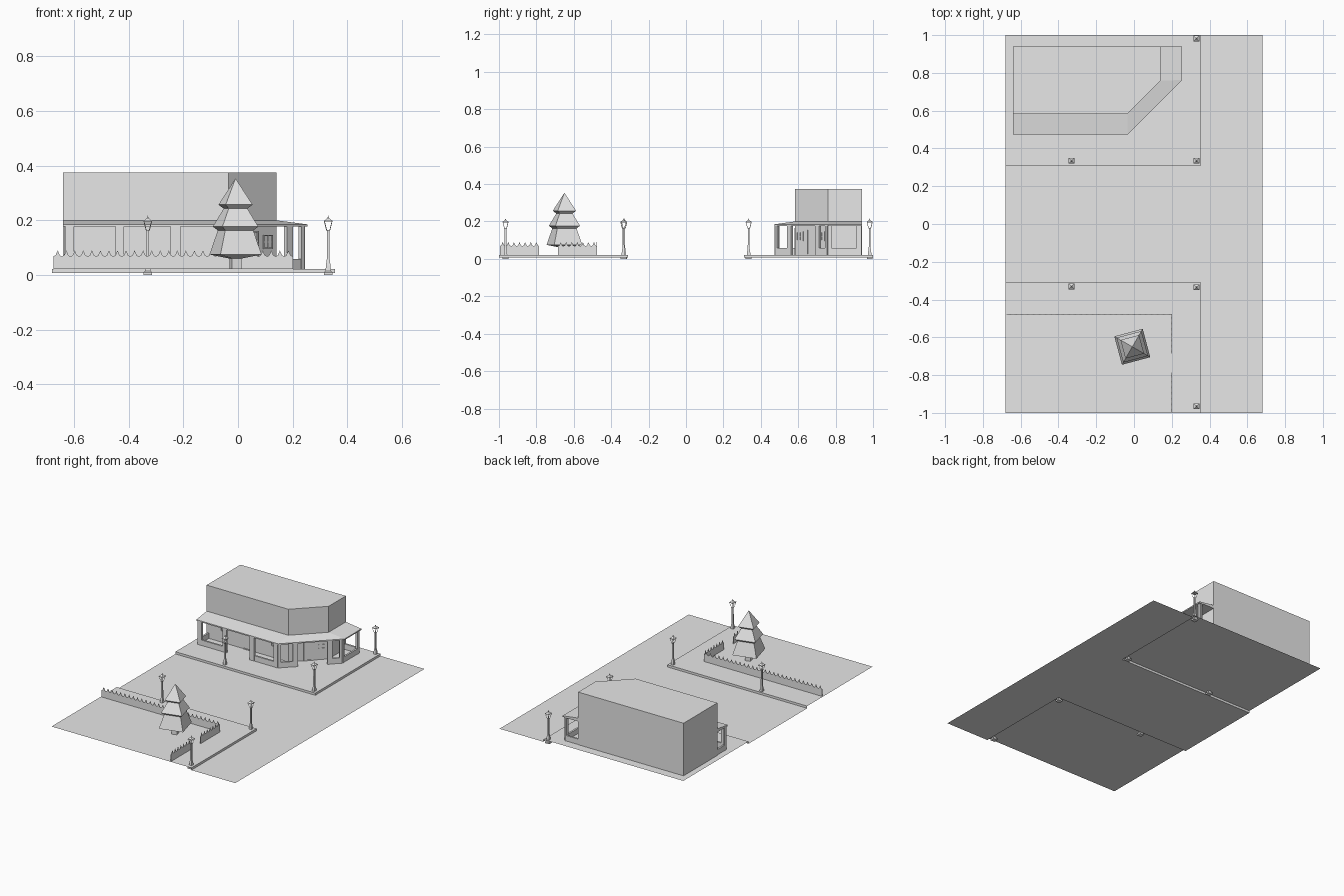
import bpy, bmesh, math
from mathutils import Matrix, Vector

cube = bpy.data.objects.get("Cube")
if cube:
    bpy.data.objects.remove(cube, do_unlink=True)

grey = bpy.data.materials.new("plain_grey")
grey.use_nodes = True
grey.diffuse_color = (0.8, 0.8, 0.8, 1)
grey.node_tree.nodes["Principled BSDF"].inputs["Base Color"].default_value = (0.8, 0.8, 0.8, 1)

STREET, LOT = 0.007, 0.022


def finish(name, bm, solid=True):
    if solid:
        bmesh.ops.recalc_face_normals(bm, faces=bm.faces)
    mesh = bpy.data.meshes.new(name)
    bm.to_mesh(mesh)
    bm.free()
    mesh.materials.append(grey)
    obj = bpy.data.objects.new(name, mesh)
    bpy.context.collection.objects.link(obj)
    return obj


def polygon(bm, points):
    return bm.faces.new([bm.verts.new(p) for p in points])


def prism(bm, outline, z0, z1):
    face = polygon(bm, [(x, y, z0) for x, y in outline])
    ext = bmesh.ops.extrude_face_region(bm, geom=[face])["geom"]
    moved = [v for v in ext if isinstance(v, bmesh.types.BMVert)]
    bmesh.ops.translate(bm, verts=moved, vec=(0, 0, z1 - z0))


def bar(bm, p, q, z0, z1, thick):
    """Upright box running between two plan points."""
    p, q = Vector(p), Vector(q)
    d, mid = q - p, (p + q) / 2
    m = (Matrix.Translation((mid.x, mid.y, (z0 + z1) / 2))
         @ Matrix.Rotation(math.atan2(d.y, d.x), 4, 'Z')
         @ Matrix.Diagonal((d.length, thick, z1 - z0, 1)))
    bmesh.ops.create_cube(bm, size=1, matrix=m)


def lathe(bm, profile, sides, turn, centre):
    """Stack of regular rings; profile holds (radius, height) from top down."""
    rings = []
    for r, z in profile:
        rings.append([bm.verts.new((centre[0] + r * math.cos(turn + i * math.tau / sides),
                                    centre[1] + r * math.sin(turn + i * math.tau / sides), z))
                      for i in range(sides)])
    for a, b in zip(rings, rings[1:]):
        for i in range(sides):
            j = (i + 1) % sides
            bm.faces.new((a[i], b[i], b[j], a[j]))
    bm.faces.new(rings[0])
    bm.faces.new(rings[-1])


# Street: a flat T between and beside the two raised lots
bm = bmesh.new()
polygon(bm, [(x, y, STREET) for x, y in (
    (-0.68, -0.31), (0.355, -0.31), (0.355, -1), (0.68, -1),
    (0.68, 1), (0.355, 1), (0.355, 0.31), (-0.68, 0.31))])
finish("street", bm, False)

# Raised lots with kerbs on the street sides
for name, s in (("front_lot", -1), ("rear_lot", 1)):
    bm = bmesh.new()
    polygon(bm, [(-0.68, s * 0.31, LOT), (0.355, s * 0.31, LOT), (0.355, s, LOT), (-0.68, s, LOT)][::s])
    kerb = [(-0.68, s * 0.31), (0.355, s * 0.31), (0.355, s)]
    for a, b in zip(kerb, kerb[1:]):
        polygon(bm, [(*a, STREET), (*b, STREET), (*b, LOT), (*a, LOT)][::s])
    finish(name, bm, False)

# Shop building with a cut corner
WALL = [(-0.64, 0.94), (-0.64, 0.583), (-0.035, 0.583), (0.14, 0.758), (0.14, 0.94)]
bm = bmesh.new()
prism(bm, WALL, LOT, 0.374)
finish("building", bm)

# Sloping porch roof that follows the front, cut corner and side
EAVE = [(-0.64, 0.473), (-0.035, 0.473), (0.255, 0.763), (0.255, 0.94)]
bm = bmesh.new()
sections = [[bm.verts.new((*w, 0.2)), bm.verts.new((*e, 0.185)),
             bm.verts.new((*e, 0.177)), bm.verts.new((*w, 0.177))]
            for w, e in zip(WALL[1:], EAVE)]
for a, b in zip(sections, sections[1:]):
    for i in range(4):
        j = (i + 1) % 4
        bm.faces.new((a[i], a[j], b[j], b[i]))
bm.faces.new(sections[0])
bm.faces.new(sections[-1])
finish("porch_roof", bm)

# Porch bays: ends in plan, column spans and low wall spans as fractions of the bay
BAYS = [
    ((-0.63, 0.583), (-0.63, 0.48), [(0.8, 1)], [(0, 1)]),
    ((-0.63, 0.48), (-0.04, 0.48), [(0, 0.05), (0.31, 0.36), (0.65, 0.71), (0.95, 1)],
     [(0, 0.31), (0.71, 1)]),
    ((-0.04, 0.48), (0.238, 0.758), [(0, 0.04), (0.23, 0.31), (0.77, 0.85), (0.96, 1)],
     [(0, 0.25), (0.8, 1)]),
    ((0.238, 0.758), (0.238, 0.932), [(0, 0.11), (0.89, 1)], [(0, 1)]),
    ((0.238, 0.932), (0.14, 0.932), [(0, 0.1)], [(0, 1)]),
]
columns, low_walls = bmesh.new(), bmesh.new()
for a, b, posts, walls in BAYS:
    a, b = Vector(a), Vector(b)
    for s, e in posts:
        bar(columns, a.lerp(b, s), a.lerp(b, e), LOT, 0.18, 0.014)
    for s, e in walls:
        bar(low_walls, a.lerp(b, s), a.lerp(b, e), LOT, 0.058, 0.012)
finish("porch_columns", columns)
finish("porch_low_walls", low_walls)


# Thin frames for windows and doors: fractions along a wall
def opening(name, a, b, s, e, z0, z1, mullion):
    a, b = Vector(a), Vector(b)
    bm = bmesh.new()
    p, q = a.lerp(b, s), a.lerp(b, e)
    rim = (q - p).normalized() * 0.005
    for u, v in ((p, p + rim), (q - rim, q)):
        bar(bm, u, v, z0, z1, 0.008)
    bar(bm, p, q, z1 - 0.005, z1, 0.008)
    bar(bm, p, q, z0, z0 + 0.005, 0.008)
    if mullion:
        mid = (p + q) / 2
        bar(bm, mid - rim / 3, mid + rim / 3, z0, z1, 0.006)
        bar(bm, p, q, (z0 + z1) / 2 - 0.002, (z0 + z1) / 2 + 0.002, 0.006)
    finish(name, bm)


front, corner = WALL[1:3], WALL[2:4]
opening("front_window_a", *front, 0.17, 0.23, 0.095, 0.155, False)
opening("front_window_b", *front, 0.79, 0.85, 0.095, 0.155, False)
opening("front_door", *front, 0.445, 0.575, LOT, 0.166, False)
opening("corner_window_a", *corner, 0.06, 0.26, 0.095, 0.147, True)
opening("corner_window_b", *corner, 0.72, 0.92, 0.095, 0.147, True)
opening("corner_door", *corner, 0.38, 0.62, LOT, 0.16, False)


# Picket fence panels with pointed tops
def fence(name, a, b):
    a, b = Vector(a), Vector(b)
    count = round((b - a).length / 0.031)
    bm = bmesh.new()
    shape = [(0, 0.068), (0.25, 0.072), (0.5, 0.09), (0.75, 0.072), (1, 0.068)]
    for i in range(count):
        for (s, h), (t, k) in zip(shape, shape[1:]):
            p, q = a.lerp(b, (i + s) / count), a.lerp(b, (i + t) / count)
            polygon(bm, [(*p, LOT), (*q, LOT), (*q, k), (*p, h)])
    bmesh.ops.remove_doubles(bm, verts=bm.verts, dist=0.0001)
    obj = finish(name, bm)
    mod = obj.modifiers.new("thickness", 'SOLIDIFY')
    mod.thickness, mod.offset = 0.003, 0


fence("long_fence", (-0.675, -0.477), (0.2, -0.477))
fence("side_fence_rear", (0.2, -0.477), (0.2, -0.685))
fence("side_fence_front", (0.2, -0.785), (0.2, -0.995))

# Four-sided fir tree with three tiers
bm = bmesh.new()
lathe(bm, [(0.001, 0.352), (0.072, 0.257), (0.05, 0.243), (0.096, 0.177), (0.075, 0.163),
           (0.11, 0.075), (0.025, 0.06), (0.025, LOT)], 4, math.radians(60), (-0.009, -0.65))
finish("fir_tree", bm)

# Street lamps: square stepped post, open lantern and pointed cap
LAMPS = [(-0.33, 0.335), (0.33, 0.335), (0.33, 0.982),
         (-0.33, -0.33), (0.33, -0.335), (0.33, -0.965)]
for n, (x, y) in enumerate(LAMPS, 1):
    bm = bmesh.new()
    quarter = math.pi / 4
    lathe(bm, [(0.007, 0.165), (0.006, 0.155), (0.007, 0.06), (0.012, 0.035),
               (0.014, 0.014), (0.022, 0.01), (0.022, 0)], 4, quarter, (x, y))
    lathe(bm, [(0.001, 0.217), (0.004, 0.208), (0.022, 0.198), (0.022, 0.195)], 4, quarter, (x, y))
    for i in range(4):
        ax, ay = math.cos(quarter + i * math.pi / 2), math.sin(quarter + i * math.pi / 2)
        strut = [bm.verts.new((x + ax * r + dx, y + ay * r + dy, z))
                 for r, z in ((0.008, 0.163), (0.02, 0.197))
                 for dx, dy in ((-0.0015, 0), (0, 0.0015), (0.0015, 0), (0, -0.0015))]
        for k in range(4):
            m = (k + 1) % 4
            bm.faces.new((strut[k], strut[m], strut[m + 4], strut[k + 4]))
    finish(f"street_lamp_{n}", bm)
